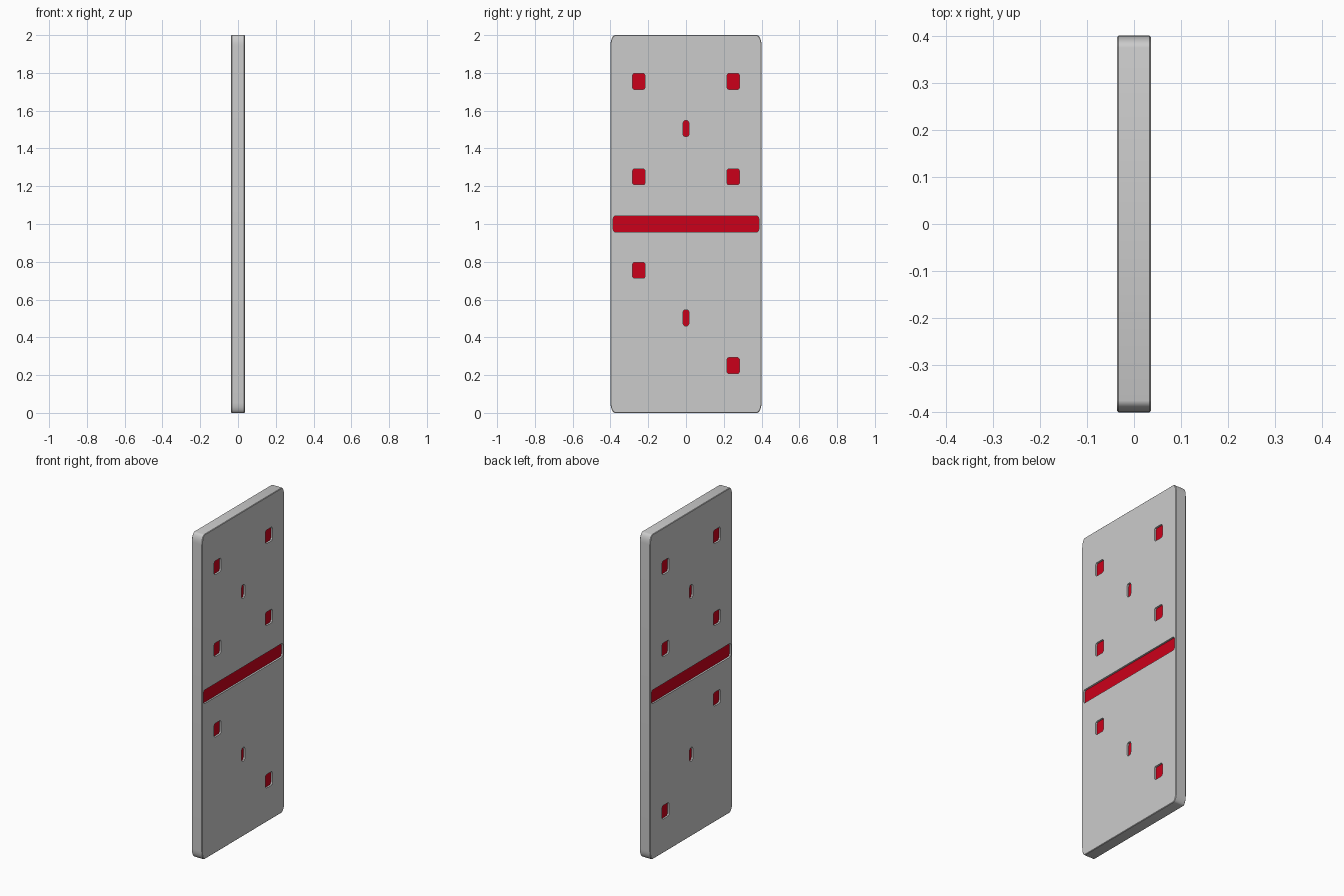
import bpy, bmesh, math

if "Cube" in bpy.data.objects:
    bpy.data.objects.remove(bpy.data.objects["Cube"])

HALF_X = 0.036      # half thickness of the tile
DEPTH = 0.012       # recess depth of the marks
MARK_H = 0.084

red = bpy.data.materials.new("red")
red.diffuse_color = (0.6, 0.0, 0.01, 1)
red.use_nodes = True
red.node_tree.nodes["Principled BSDF"].inputs["Base Color"].default_value = red.diffuse_color


def outline(cy, cz, hy, hz, ry, rz, seg):
    """Rectangle in the YZ plane with elliptical corners."""
    pts = []
    for q, (sy, sz) in enumerate([(1, 1), (-1, 1), (-1, -1), (1, -1)]):
        for i in range(seg + 1):
            a = (q + i / seg) * math.pi / 2
            pts.append((cy + sy * (hy - ry) + ry * math.cos(a),
                        cz + sz * (hz - rz) + rz * math.sin(a)))
    return pts


def add_prism(bm, rings):
    """Closed solid through a list of (x, outline) rings."""
    loops = [[bm.verts.new((x, y, z)) for y, z in pts] for x, pts in rings]
    for a, b in zip(loops, loops[1:]):
        n = len(a)
        for i in range(n):
            bm.faces.new((a[i], a[(i + 1) % n], b[(i + 1) % n], b[i]))
    bm.faces.new(loops[0])
    bm.faces.new(loops[-1])


def finish(bm, name, mat=None):
    bmesh.ops.recalc_face_normals(bm, faces=bm.faces)
    me = bpy.data.meshes.new(name)
    bm.to_mesh(me)
    bm.free()
    ob = bpy.data.objects.new(name, me)
    bpy.context.collection.objects.link(ob)
    if mat:
        me.materials.append(mat)
    return ob


# marks: (y, z, half width) - five pips, divider bar, three pips
marks = [(y, z, 0.034) for y in (-0.25, 0.25) for z in (1.25, 1.755)]
marks += [(-0.25, 0.755, 0.034), (0.25, 0.25, 0.034)]
marks += [(0, 1.505, 0.016), (0, 0.503, 0.016), (0, 1.0, 0.386)]


def marks_object(name, x0, x1, mat=None):
    bm = bmesh.new()
    for y, z, hw in marks:
        pts = outline(y, z, hw, MARK_H / 2, 0.01, 0.018, 3)
        for s in (-1, 1):
            add_prism(bm, [(s * x0, pts), (s * x1, pts)])
    return finish(bm, name, mat)


# tile body with softened rim
bm = bmesh.new()
rim = 0.003
full = outline(0, 1, 0.4, 1.0, 0.025, 0.055, 6)
inset = outline(0, 1, 0.4 - rim, 1.0 - rim, 0.023, 0.053, 6)
add_prism(bm, [(-HALF_X, inset), (-HALF_X + rim, full),
               (HALF_X - rim, full), (HALF_X, inset)])
body = finish(bm, "domino_tile")

# recesses on both faces
cutter = marks_object("recess_cutter", HALF_X - DEPTH, HALF_X + 0.02)
cutter.hide_render = True
mod = body.modifiers.new("recesses", "BOOLEAN")
mod.operation = "DIFFERENCE"
mod.solver = "EXACT"
mod.object = cutter
bpy.context.view_layer.objects.active = body
body.select_set(True)
bpy.ops.object.modifier_apply(modifier=mod.name)
bpy.data.objects.remove(cutter)
bpy.ops.object.shade_smooth_by_angle(angle=math.radians(35))

# red inlays on the recess floors
marks_object("red_inlays", HALF_X - DEPTH - 0.002, HALF_X - DEPTH + 0.001, red)
